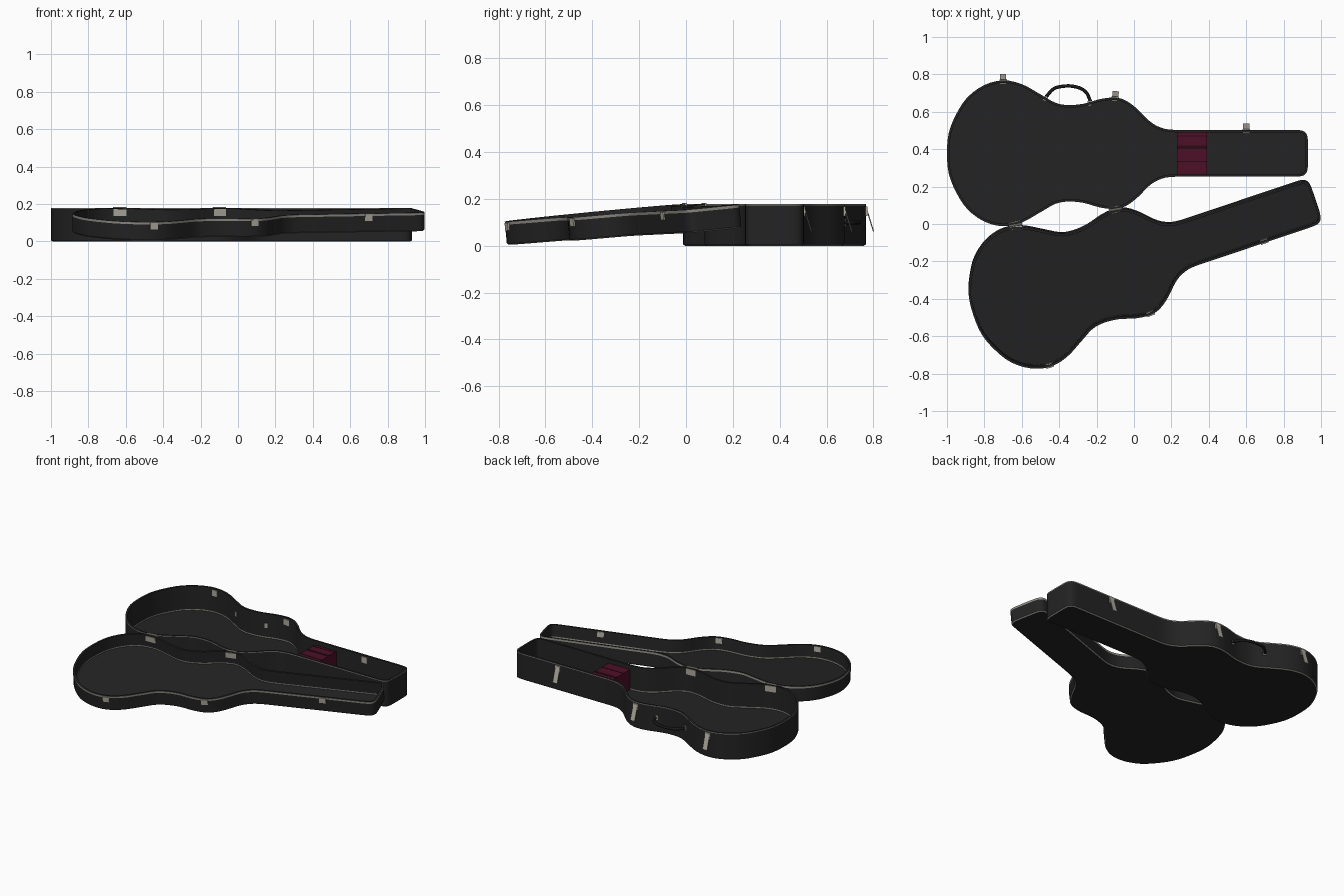
import bpy, bmesh, math
from mathutils import Matrix, Vector

cube = bpy.data.objects.get("Cube")
if cube:
    bpy.data.objects.remove(cube)


def material(name, rgb):
    m = bpy.data.materials.new(name)
    m.use_nodes = True
    m.diffuse_color = (*rgb, 1)
    bsdf = next(n for n in m.node_tree.nodes if n.type == 'BSDF_PRINCIPLED')
    bsdf.inputs["Base Color"].default_value = (*rgb, 1)
    bsdf.inputs["Roughness"].default_value = 0.7
    return m


SHELL = material("black shell", (0.017, 0.017, 0.017))
TRIM = material("grey trim", (0.26, 0.25, 0.22))
METAL = material("pale metal", (0.42, 0.40, 0.34))
WINE = material("burgundy lining", (0.075, 0.005, 0.02))
DARK_WINE = material("dark burgundy", (0.025, 0.003, 0.008))
GRIP = material("handle black", (0.009, 0.009, 0.009))

AXIS_Y = 0.378      # centre line of the base tray
RIM_Z = 0.178       # height of the base rim and the hinge
BASE_DEPTH, LID_DEPTH = 0.178, 0.1
WALL = 0.013

# Half outline of the case, from the tail to the end of the neck
HALF = [(-1, 0), (-.99, .11), (-.95, .21), (-.89, .3), (-.8, .365), (-.7, .39),
        (-.6, .37), (-.5, .315), (-.42, .27), (-.35, .258), (-.27, .265),
        (-.18, .29), (-.1, .298), (-.04, .28), (.02, .235), (.08, .175),
        (.13, .143), (.19, .127), (.3, .125), (.45, .125), (.6, .125),
        (.75, .125), (.85, .125), (.895, .122), (.917, .11), (.928, .085),
        (.93, .04)]


def smooth_loop(pts, steps=3):
    """Closed Catmull-Rom loop through the points."""
    out, n = [], len(pts)
    for i in range(n):
        a, b, c, d = (pts[(i + k) % n] for k in (-1, 0, 1, 2))
        for s in range(steps):
            t = s / steps
            out.append(0.5 * (2 * b + (c - a) * t + (2 * a - 5 * b + 4 * c - d) * t * t
                              + (3 * b - a - 3 * c + d) * t ** 3))
    return out


control = [Vector((x, y + AXIS_Y)) for x, y in HALF]
control += [Vector((x, AXIS_Y - y)) for x, y in reversed(HALF[1:])]
LOOP = smooth_loop(control)
N = len(LOOP)
NORMALS = []
for i in range(N):
    t = (LOOP[(i + 1) % N] - LOOP[i - 1]).normalized()
    NORMALS.append(Vector((-t.y, t.x)))      # loop runs clockwise, so this points out

# Opened lid: the closed lid swung about the slanted hinge line
HINGE = Vector((-.1, AXIS_Y - .3, RIM_Z))
HINGE_YAW = math.radians(9.3)
HINGE_DIR = Vector((math.cos(HINGE_YAW), math.sin(HINGE_YAW), 0))
OPEN = (Matrix.Translation(HINGE) @ Matrix.Rotation(math.radians(185.5), 4, HINGE_DIR)
        @ Matrix.Translation(-HINGE))


def add_mesh(name, bm, mats, matrix=Matrix()):
    bmesh.ops.recalc_face_normals(bm, faces=bm.faces)
    me = bpy.data.meshes.new(name)
    bm.to_mesh(me)
    bm.free()
    for m in mats:
        me.materials.append(m)
    ob = bpy.data.objects.new(name, me)
    bpy.context.scene.collection.objects.link(ob)
    ob.matrix_world = matrix
    return ob


def smooth(ob):
    bpy.ops.object.select_all(action='DESELECT')
    ob.select_set(True)
    bpy.context.view_layer.objects.active = ob
    bpy.ops.object.shade_smooth_by_angle(angle=math.radians(30))


def tray(name, depth, direction, strip, matrix=Matrix()):
    """Thin-walled tray; each step is (inset, depth below rim, trim band above it)."""
    steps = [(.008, depth, 0), (0, depth - .006, 1), (0, strip, 0), (0, 0, 1),
             (WALL, 0, 0), (WALL, depth - .023, 0), (WALL, depth - .015, 1)]
    bm = bmesh.new()
    rings = []
    for inset, drop, _ in steps:
        rings.append([bm.verts.new((*(p - n * inset), RIM_Z + direction * drop))
                      for p, n in zip(LOOP, NORMALS)])
    for (a, b), step in zip(zip(rings, rings[1:]), steps[1:]):
        for i in range(N):
            j = (i + 1) % N
            bm.faces.new((a[i], a[j], b[j], b[i])).material_index = step[2]
    bm.faces.new(rings[0])
    bm.faces.new(rings[-1])
    smooth(add_mesh(name, bm, [SHELL, TRIM], matrix))


def box(name, centre, size, mat, yaw=0, tilt=0, matrix=Matrix()):
    bm = bmesh.new()
    bmesh.ops.create_cube(bm, size=1, matrix=Matrix.Diagonal((*size, 1)))
    place = (Matrix.Translation(centre) @ Matrix.Rotation(yaw, 4, 'Z')
             @ Matrix.Rotation(tilt, 4, 'X'))
    return add_mesh(name, bm, [mat], matrix @ place)


def on_wall(x, side):
    """Wall point, outward normal and yaw at x on the back (1) or hinge (-1) side."""
    i = min((k for k in range(N) if (LOOP[k].y - AXIS_Y) * side > .05),
            key=lambda k: abs(LOOP[k].x - x))
    n = NORMALS[i]
    return LOOP[i], n, math.atan2(-n.x, n.y)


def wall_box(name, x, side, out, z, size, mat, tilt=0, matrix=Matrix()):
    p, n, yaw = on_wall(x, side)
    return box(name, (*(p + n * out), z), size, mat, yaw, tilt, matrix)


# Shells
tray("base_tray", BASE_DEPTH, -1, .006)
tray("lid_tray", LID_DEPTH, 1, .013, OPEN)

# Latches on the base, hanging open, with catches on the lid
for label, x in (("tail", -.715), ("shoulder", -.09), ("neck", .62)):
    wall_box(label + "_latch_plate", x, 1, -WALL / 2, .148, (.04, .024, .04), METAL)
    wall_box(label + "_latch_tab", x, 1, .017, .112, (.034, .004, .105), METAL, math.radians(17))
    wall_box(label + "_lid_catch", x, 1, -WALL / 2, RIM_Z + .022, (.042, .024, .034), METAL,
             matrix=OPEN)

# Hinges: a leaf on each shell and a barrel between them
for label, x in (("tail", -.65), ("shoulder", -.1)):
    wall_box(label + "_hinge_base_leaf", x, -1, -WALL / 2, .155, (.07, .022, .04), METAL)
    wall_box(label + "_hinge_lid_leaf", x, -1, -WALL / 2, RIM_Z + .022, (.07, .022, .036), METAL,
             matrix=OPEN)
    p, n, yaw = on_wall(x, -1)
    bm = bmesh.new()
    bmesh.ops.create_cone(bm, cap_ends=True, segments=10, radius1=.006, radius2=.006, depth=.07)
    turn = Matrix.Rotation(HINGE_YAW, 4, 'Z') @ Matrix.Rotation(math.pi / 2, 4, 'Y')
    smooth(add_mesh(label + "_hinge_barrel", bm, [METAL],
                    Matrix.Translation((*(p + n * .003), RIM_Z)) @ turn))

# Carrying handle and its mounts
curve = bpy.data.curves.new("carry_handle", 'CURVE')
curve.dimensions = '3D'
curve.bevel_depth = .009
curve.bevel_resolution = 2
curve.resolution_u = 4
curve.use_fill_caps = True
spline = curve.splines.new('BEZIER')
path = [(-.47, .68), (-.43, .722), (-.39, .735), (-.31, .733), (-.26, .708), (-.232, .655)]
spline.bezier_points.add(len(path) - 1)
for bp, (x, y) in zip(spline.bezier_points, path):
    bp.co = (x, y, .1)
    bp.handle_left_type = bp.handle_right_type = 'AUTO'
curve.materials.append(GRIP)
handle = bpy.data.objects.new("carry_handle", curve)
bpy.context.scene.collection.objects.link(handle)
for label, x in (("tail", -.47), ("neck", -.232)):
    wall_box(label + "_handle_mount", x, 1, -WALL / 2, .1, (.018, .026, .03), METAL)

# Accessory compartment across the neck
box("compartment", (.31, AXIS_Y - .003, .082), (.16, .228, .136), WINE)
box("compartment_slot", (.31, .41, .15), (.16, .02, .004), DARK_WINE)
for y in (.335, .47):
    box("compartment_seam", (.31, y, .15), (.16, .005, .003), DARK_WINE)
